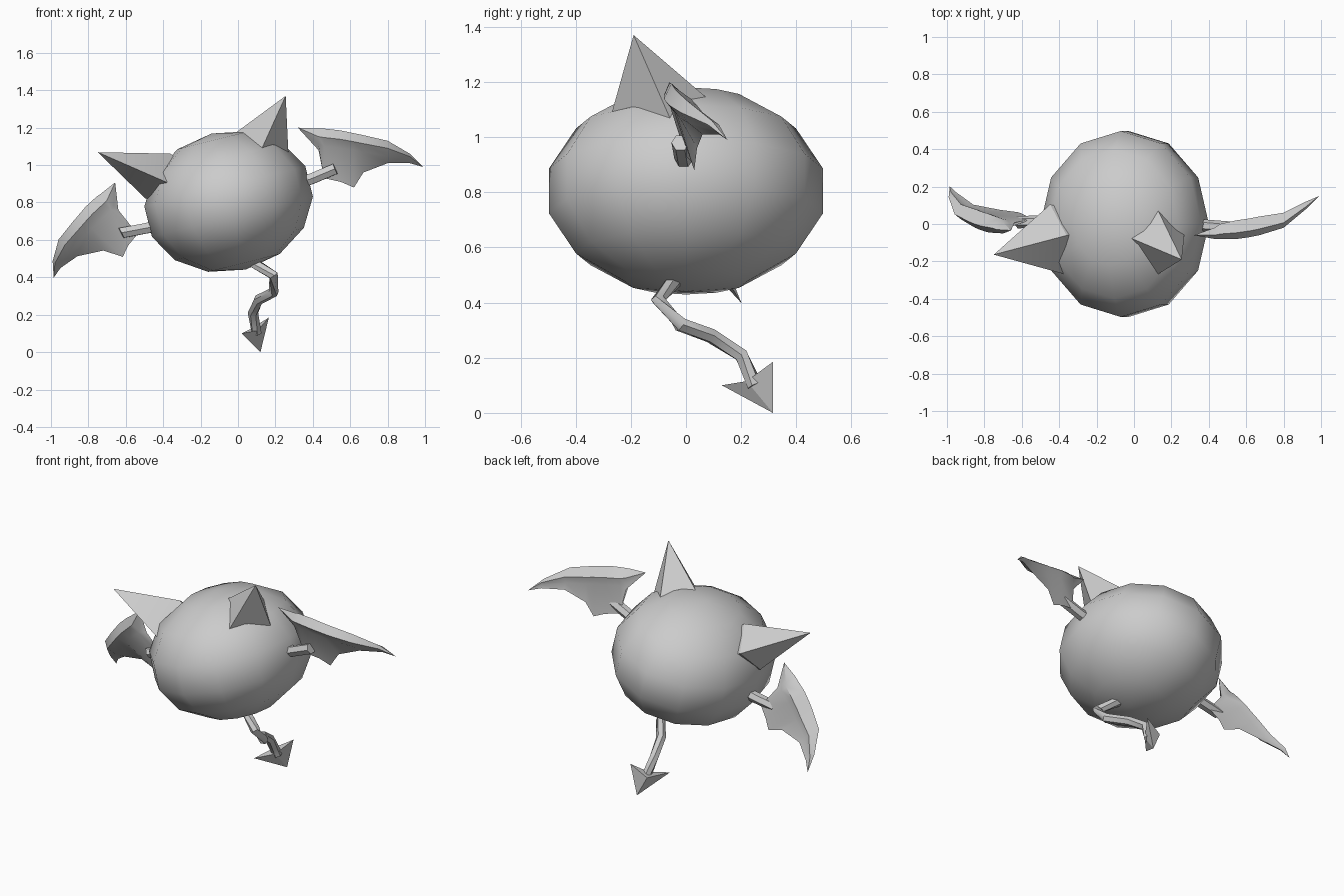
import bpy, bmesh, math
from mathutils import Vector, Matrix

cube = bpy.data.objects.get("Cube")
if cube:
    bpy.data.objects.remove(cube, do_unlink=True)

grey = bpy.data.materials.new("plain grey")
grey.use_nodes = True
grey.diffuse_color = (0.6, 0.6, 0.6, 1)
grey.node_tree.nodes["Principled BSDF"].inputs["Base Color"].default_value = (0.6, 0.6, 0.6, 1)

CENTRE = Vector((-0.05, 0, 0.805))
SIDE = Vector((0.957, -0.025, 0.287))      # sideways direction of the tilted creature


def mirrored(p):
    """Reflect a point through the leaning middle plane."""
    d = Vector(p) - CENTRE
    return Vector(p) - SIDE * 2 * (0.915 * d.x + 0.435 * d.z)


def finish(name, bm, smooth_angle):
    bmesh.ops.recalc_face_normals(bm, faces=bm.faces)
    mesh = bpy.data.meshes.new(name)
    bm.to_mesh(mesh)
    bm.free()
    obj = bpy.data.objects.new(name, mesh)
    bpy.context.collection.objects.link(obj)
    mesh.materials.append(grey)
    if smooth_angle:
        bpy.ops.object.select_all(action='DESELECT')
        obj.select_set(True)
        bpy.context.view_layer.objects.active = obj
        bpy.ops.object.shade_smooth_by_angle(angle=math.radians(smooth_angle))
    return obj


def loft(bm, rings):
    """Skin a list of rings; a ring of one point closes to a tip."""
    rows = [[bm.verts.new(p) for p in ring] for ring in rings]
    for a, b in zip(rows, rows[1:]):
        n = max(len(a), len(b))
        for i in range(n):
            j = (i + 1) % n
            quad = [a[i % len(a)], a[j % len(a)], b[j % len(b)], b[i % len(b)]]
            bm.faces.new(list(dict.fromkeys(quad)))
    for row in (rows[0], rows[-1]):
        if len(row) > 2:
            bm.faces.new(row)


def tube_rings(path, radius, sides=6):
    path = [Vector(p) for p in path]
    rings = []
    for i, p in enumerate(path):
        along = path[min(i + 1, len(path) - 1)] - path[max(i - 1, 0)]
        turn = along.to_track_quat('Z', 'Y')
        angles = [math.tau * k / sides for k in range(sides)]
        rings.append([p + turn @ Vector((math.cos(t), math.sin(t), 0)) * radius for t in angles])
    return rings


# Round body, slightly flattened and tilted
bm = bmesh.new()
bmesh.ops.create_uvsphere(bm, u_segments=12, v_segments=7, radius=1)
bmesh.ops.transform(bm, verts=bm.verts, matrix=Matrix.Translation(CENTRE)
                    @ Matrix.Rotation(math.radians(-14), 4, 'Y')
                    @ Matrix.Diagonal((0.455, 0.51, 0.375, 1)))
finish("body", bm, 60)

# Pointed ear: four base corners, first ring sunk into the body
ear_tip = Vector((0.255, -0.19, 1.37))
ear_base = [Vector(p) for p in ((-0.03, -0.07, 1.16), (0.11, -0.28, 1.05),
                                (0.27, -0.05, 1.05), (0.12, 0.09, 1.13))]
ear = [[p.lerp(CENTRE, 0.25) for p in ear_base], ear_base, [ear_tip]]

# Wing stations: x, top, crease, bottom, centre y, half depth
stations = (
    (0.43, 1.195, 1.11, 1.08, -0.05, 0.03),
    (0.46, 1.195, 1.10, 0.93, -0.04, 0.04),
    (0.55, 1.185, 1.09, 0.91, -0.03, 0.05),
    (0.62, 1.17, 1.08, 0.88, -0.02, 0.05),
    (0.67, 1.16, 1.07, 0.96, -0.01, 0.05),
    (0.80, 1.13, 1.05, 1.01, 0.02, 0.04),
    (0.92, 1.06, 1.03, 1.01, 0.10, 0.02),
)
wing = [[(0.32, -0.06, 1.20)]]
for x, top, crease, low, y, d in stations:
    bone = (top + crease) / 2
    wing.append([(x, y - d / 3, top), (x, y - d, bone), (x, y - d / 4, crease),
                 (x, y + d, low), (x, y + d * 0.8, crease), (x, y + d, bone)])
wing.append([(0.99, 0.15, 0.99)])
arm = tube_rings([(0.30, 0, 0.90), (0.39, -0.01, 0.925), (0.52, -0.02, 0.98)], 0.033)

for side in ("left", "right"):
    place = mirrored if side == "right" else Vector
    for name, parts, angle in (("ear", [ear], 30), ("wing", [wing, arm], 45)):
        bm = bmesh.new()
        for part in parts:
            loft(bm, [[place(p) for p in ring] for ring in part])
        finish(side + "_" + name, bm, angle)

# Crooked tail
bm = bmesh.new()
loft(bm, tube_rings([(0.08, -0.04, 0.48), (0.19, -0.10, 0.41), (0.19, -0.02, 0.32),
                     (0.11, 0.09, 0.28), (0.08, 0.20, 0.21), (0.10, 0.25, 0.10)], 0.028))
finish("tail", bm, 50)

# Flat-sided arrow tip of the tail
bm = bmesh.new()
loft(bm, [[(0.02, 0.13, 0.10), (0.105, 0.22, 0.115), (0.165, 0.315, 0.185), (0.06, 0.30, 0.12)],
          [(0.12, 0.315, 0.0)]])
finish("tail_tip", bm, 0)
